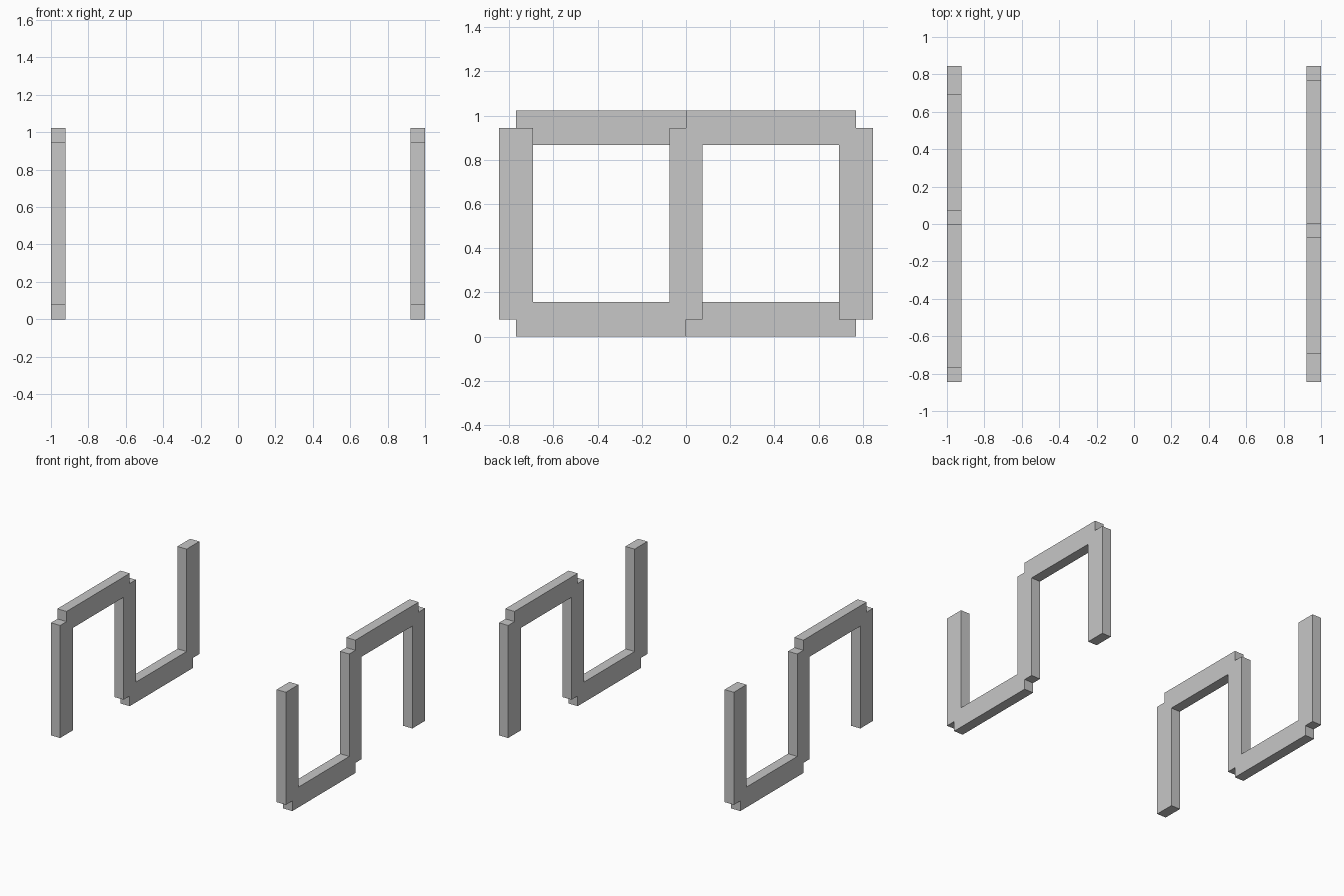
import bpy, bmesh

if "Cube" in bpy.data.objects:
    bpy.data.objects.remove(bpy.data.objects["Cube"])

H = 1.022          # full height
X0, X1 = 0.922, 1.0  # thickness of a leg frame

grey = bpy.data.materials.new("light grey")
grey.diffuse_color = (0.57, 0.57, 0.57, 1)
grey.use_nodes = True
grey.node_tree.nodes["Principled BSDF"].inputs["Base Color"].default_value = grey.diffuse_color

# Half of the S-shaped outline in (y, z): outer post, bottom rail, middle post
half = [(-0.846, 0.944), (-0.846, 0.078), (-0.768, 0.078), (-0.768, 0),
        (0, 0), (0, 0.078), (0.075, 0.078), (0.075, 0.866),
        (0.692, 0.866), (0.692, 0.078)]
# The other half is the same outline turned by 180 degrees
outline = half + [(-y, H - z) for y, z in half]


def leg_frame(name, side):
    """Extrude the outline; side -1 turns the frame half way round z."""
    bm = bmesh.new()
    face = bm.faces.new([bm.verts.new((side * X0, side * y, z)) for y, z in outline])
    ext = bmesh.ops.extrude_face_region(bm, geom=[face], use_keep_orig=True)
    verts = [g for g in ext["geom"] if isinstance(g, bmesh.types.BMVert)]
    bmesh.ops.translate(bm, verts=verts, vec=(side * (X1 - X0), 0, 0))
    bmesh.ops.recalc_face_normals(bm, faces=bm.faces)
    mesh = bpy.data.meshes.new(name)
    bm.to_mesh(mesh)
    bm.free()
    mesh.materials.append(grey)
    obj = bpy.data.objects.new(name, mesh)
    bpy.context.collection.objects.link(obj)


# Two matching leg frames
leg_frame("right_leg_frame", 1)
leg_frame("left_leg_frame", -1)
